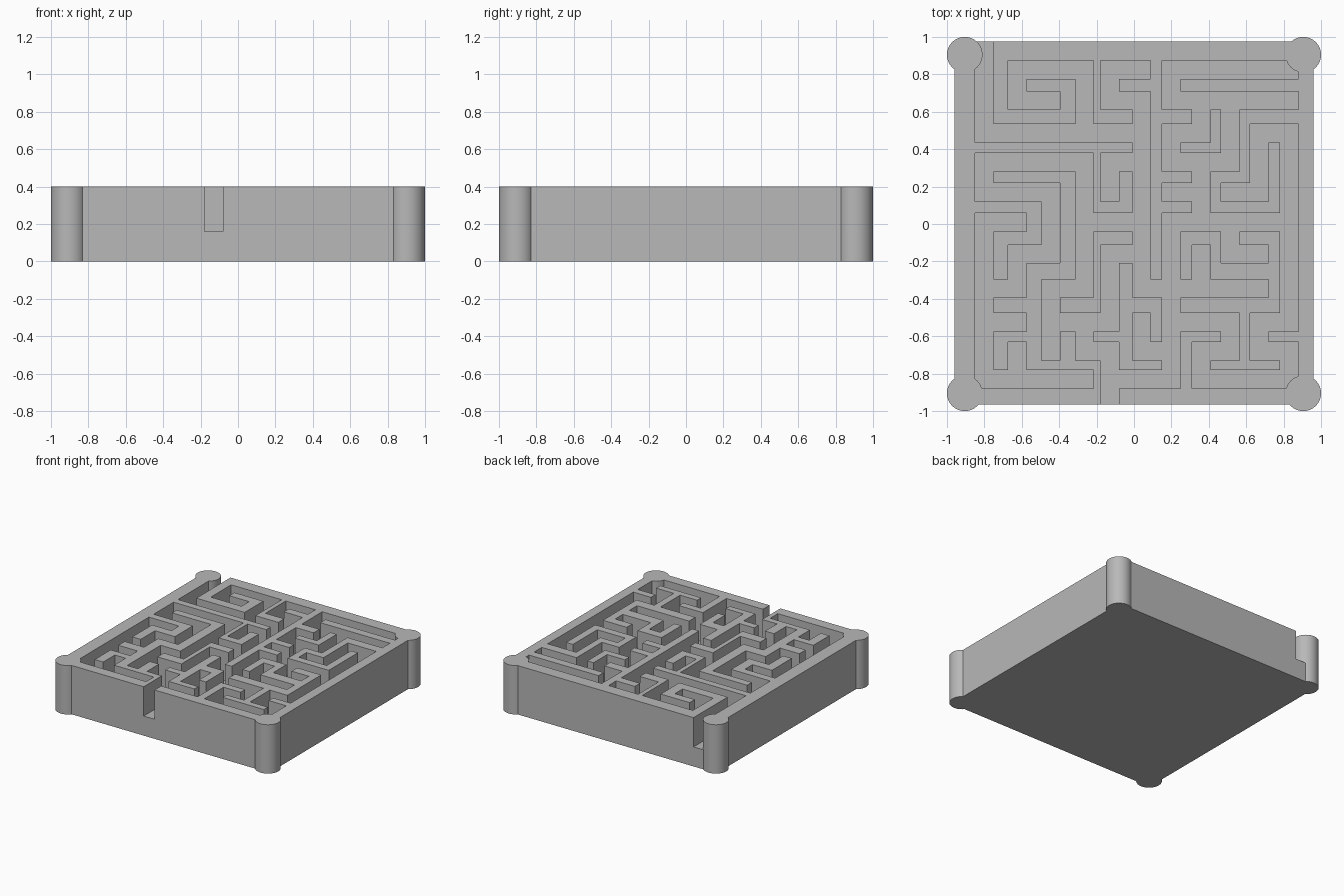
import bpy
import bmesh

cube = bpy.data.objects.get("Cube")
if cube:
    bpy.data.objects.remove(cube, do_unlink=True)

FLOOR, TOP = 0.16, 0.4
LEFT, RIGHT, FRONT, BACK = -0.96, 0.96, -0.965, 0.975
HALF_LANE = 0.049

# Centre lines of the lanes: columns across the tray, rows from back to front
COLUMNS = [-.80, -.625, -.445, -.265, -.13, .04, .20, .36, .515, .67, .83]
ROWS = [.825, .66, .485, .33, .17, .01, -.16, -.345, -.525, -.68, -.83]

# Each lane starts at a column and row, then turns at a column, a row, and so on
back_lanes = [
    (0, -1, 0, 2, 3, 0, 1, 1, 2),
    (3, 2, 5),
    (5, 0, 4, 1, 5, 5, 3),
    (5, 3, 4, 4),
    (10, 1, 6, 0, 10),
    (7, 1, 7, 2, 6, 3, 8, 1),
]
middle_lanes = [
    (3, 3, 0, 4, 2, 6, 1, 7, 0, 5, 1),
    (3, 3, 3, 7, 2, 8),
    (5, 5, 5, 7, 9),
    (7, 3, 7, 5),
    (7, 4, 6),
    (7, 7, 7, 6),
    (8, 5, 8, 6, 9),
]
front_lanes = [
    (0, 7, 0, 8, 1),
    (0, 8, 0, 10, 3),
    (1, 10, 1, 9),
    (2, 9, 2, 8, 4, 6, 5),
    (3, 8, 3, 9, 4, 11),
    (4, 10, 6, 5, 10),
    (6, 9, 5, 8),
    (6, 8, 8, 9, 7, 10, 10, 9, 9, 8, 10, 2, 9, 4, 8),
]


def make_material(name, value):
    material = bpy.data.materials.new(name)
    material.use_nodes = True
    colour = (value, value, value, 1.0)
    material.diffuse_color = colour
    material.node_tree.nodes["Principled BSDF"].inputs["Base Color"].default_value = colour
    return material


def make_object(name, bm, material):
    bmesh.ops.recalc_face_normals(bm, faces=bm.faces[:])
    mesh = bpy.data.meshes.new(name)
    bm.to_mesh(mesh)
    bm.free()
    mesh.materials.append(material)
    obj = bpy.data.objects.new(name, mesh)
    bpy.context.collection.objects.link(obj)


def lane_edges(first, lanes, last):
    """Both edges of every lane, between the two outer faces of the tray."""
    side = HALF_LANE if last > first else -HALF_LANE
    edges = [first]
    for centre in lanes:
        edges += [centre - side, centre + side]
    return edges + [last]


def lane_cells(lane):
    """Every grid cell the lane passes through; lanes lie on odd cells."""
    spot = [2 * lane[0] + 1, 2 * lane[1] + 1]
    cells = {tuple(spot)}
    for turn, target in enumerate(lane[2:]):
        axis = turn % 2
        goal = 2 * target + 1
        step = 1 if goal > spot[axis] else -1
        while spot[axis] != goal:
            spot[axis] += step
            cells.add(tuple(spot))
    return cells


grey = make_material("light grey", 0.48)

# Solid floor slab
bm = bmesh.new()
bmesh.ops.create_cube(bm, size=1)
for vert in bm.verts:
    vert.co.x = RIGHT if vert.co.x > 0 else LEFT
    vert.co.y = BACK if vert.co.y > 0 else FRONT
    vert.co.z = FLOOR if vert.co.z > 0 else 0
make_object("base", bm, grey)

# Frame and maze walls, raised wherever no lane runs
open_cells = set()
for lane in back_lanes + middle_lanes + front_lanes:
    open_cells |= lane_cells(lane)

xs = lane_edges(LEFT, COLUMNS, RIGHT)
ys = lane_edges(BACK, ROWS, FRONT)
bm = bmesh.new()
grid = [[bm.verts.new((x, y, FLOOR)) for x in xs] for y in ys]
for r in range(len(ys) - 1):
    for c in range(len(xs) - 1):
        if (c, r) not in open_cells:
            bm.faces.new((grid[r][c], grid[r + 1][c],
                          grid[r + 1][c + 1], grid[r][c + 1]))
raised = bmesh.ops.extrude_face_region(bm, geom=bm.faces[:])["geom"]
bmesh.ops.translate(bm, vec=(0, 0, TOP - FLOOR),
                    verts=[v for v in raised if isinstance(v, bmesh.types.BMVert)])
bmesh.ops.delete(bm, geom=[v for v in bm.verts if not v.link_faces], context="VERTS")
make_object("maze_walls", bm, grey)

# Round corner posts
for y_name, y in (("front", -0.905), ("back", 0.905)):
    for x_name, x in (("right", -0.905), ("left", 0.905)):
        bpy.ops.mesh.primitive_cylinder_add(vertices=64, radius=0.095, depth=TOP,
                                            location=(x, y, TOP / 2))
        post = bpy.context.object
        post.name = y_name + "_" + x_name + "_post"
        post.data.materials.append(grey)
        bpy.ops.object.shade_smooth_by_angle()
